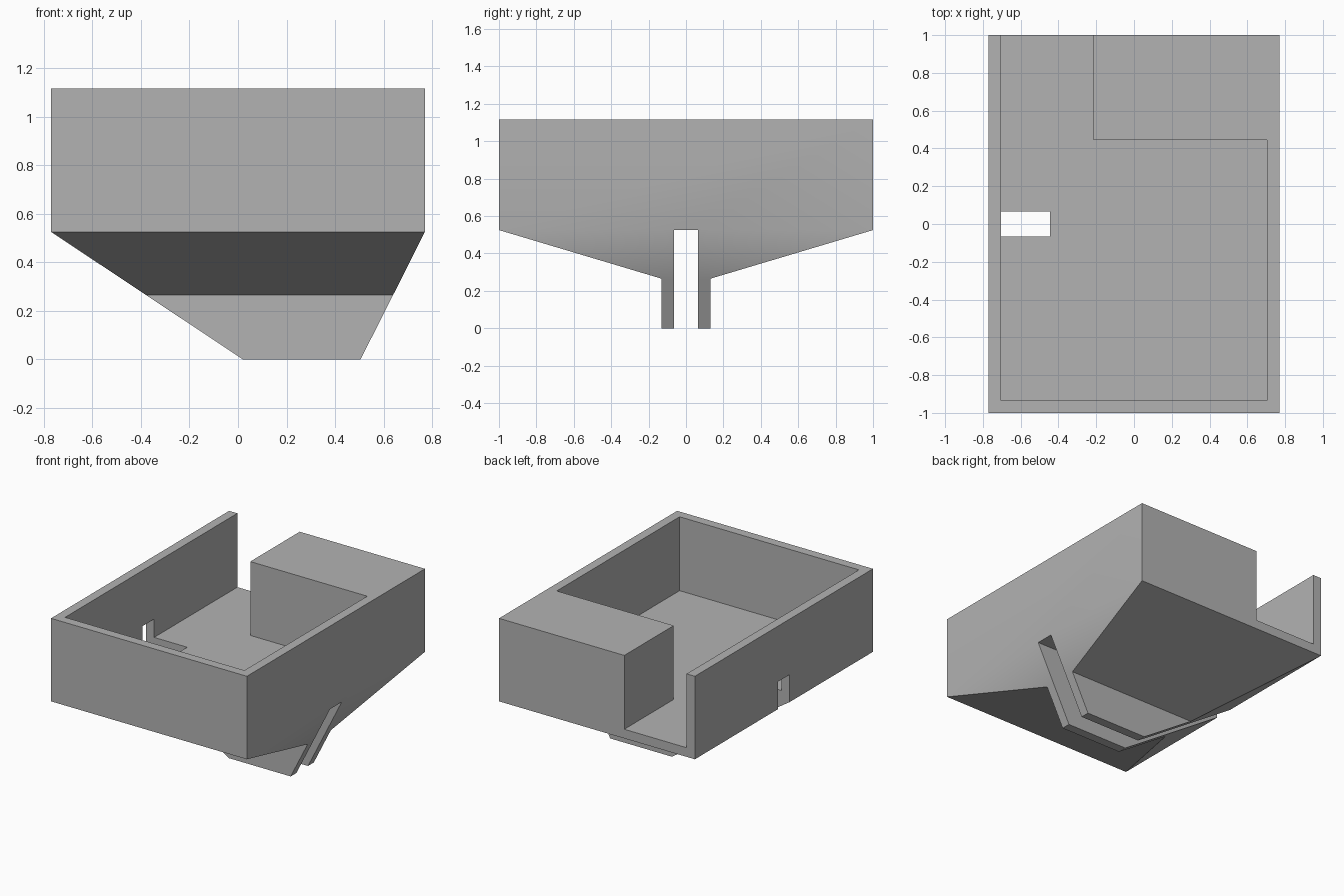
import bpy, bmesh, math

cube = bpy.data.objects.get("Cube")
if cube:
    bpy.data.objects.remove(cube, do_unlink=True)

grey = bpy.data.materials.new("plain grey")
grey.use_nodes = True
colour = (0.45, 0.45, 0.45, 1)
grey.diffuse_color = colour
grey.node_tree.nodes["Principled BSDF"].inputs["Base Color"].default_value = colour


def loft(name, rings):
    """Closed solid through rectangles given as (x0, x1, y0, y1, z), bottom to top."""
    bm = bmesh.new()
    loops = [[bm.verts.new(p) for p in ((x0, y0, z), (x1, y0, z), (x1, y1, z), (x0, y1, z))]
             for x0, x1, y0, y1, z in rings]
    bm.faces.new(loops[0][::-1])
    bm.faces.new(loops[-1])
    for low, high in zip(loops, loops[1:]):
        for i in range(4):
            j = (i + 1) % 4
            bm.faces.new((low[i], low[j], high[j], high[i]))
    mesh = bpy.data.meshes.new(name)
    bm.to_mesh(mesh)
    bm.free()
    mesh.materials.append(grey)
    obj = bpy.data.objects.new(name, mesh)
    bpy.context.collection.objects.link(obj)
    return obj


def box(name, x0, x1, y0, y1, z0, z1):
    return loft(name, [(x0, x1, y0, y1, z0), (x0, x1, y0, y1, z1)])


# Outer shell: keel, sloped hopper underside and upright box
W, L = 0.77, 1.0
BASE, FLOOR, TOP = 0.525, 0.59, 1.115
body = loft("tray_body", [
    (0.02, 0.505, -0.13, 0.13, 0),
    (-0.379, 0.639, -0.13, 0.13, 0.265),
    (-W, W, -L, L, BASE),
    (-W, W, -L, L, TOP),
])

# Recesses: main tray, open channel at the back, keel slot, wall and floor notch
cutters = [
    box("tray_cutter", -0.705, 0.705, -0.935, 0.445, FLOOR, 1.3),
    box("channel_cutter", -0.705, -0.215, 0.3, 1.2, FLOOR, 1.3),
    box("keel_slot_cutter", -1, 1, -0.065, 0.065, -0.2, BASE),
    box("notch_cutter", -1, -0.445, -0.065, 0.065, 0.4, 0.72),
]

bpy.ops.object.select_all(action="DESELECT")
bpy.context.view_layer.objects.active = body
body.select_set(True)
for cutter in cutters:
    mod = body.modifiers.new(cutter.name, "BOOLEAN")
    mod.operation = "DIFFERENCE"
    mod.solver = "EXACT"
    mod.object = cutter
    bpy.ops.object.modifier_apply(modifier=mod.name)
    bpy.data.objects.remove(cutter, do_unlink=True)

bpy.ops.object.shade_smooth_by_angle(angle=math.radians(30))
